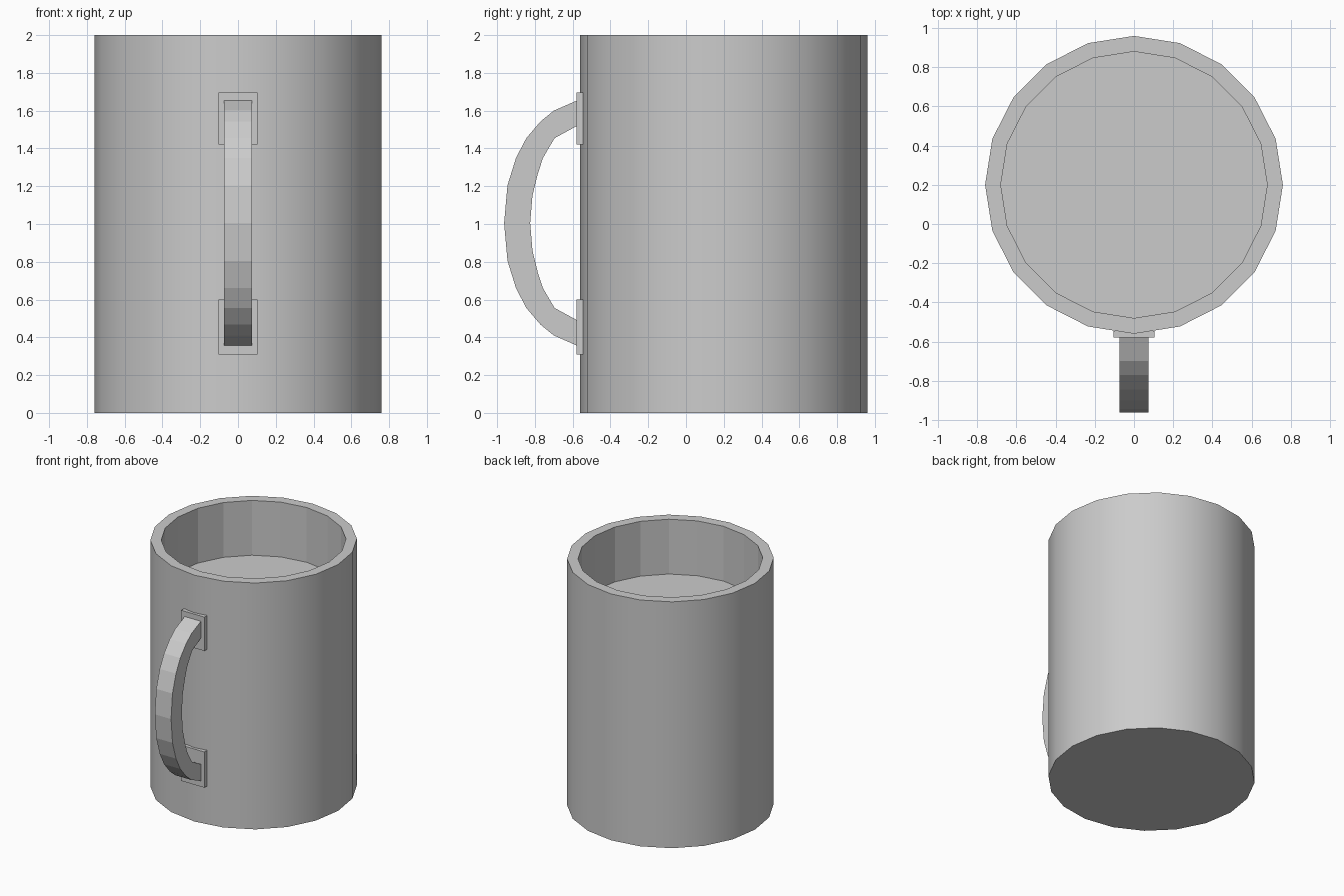
import bpy, bmesh, math

if "Cube" in bpy.data.objects:
    bpy.data.objects.remove(bpy.data.objects["Cube"])

SIDES, MUG_Y = 20, 0.2
HANDLE_Z = 1.005


def finish(name, bm):
    bmesh.ops.recalc_face_normals(bm, faces=bm.faces)
    mesh = bpy.data.meshes.new(name)
    bm.to_mesh(mesh)
    bm.free()
    obj = bpy.data.objects.new(name, mesh)
    bpy.context.collection.objects.link(obj)
    return obj


def ring(bm, radius, z):
    return [bm.verts.new((radius * math.sin(2 * math.pi * i / SIDES),
                          MUG_Y + radius * math.cos(2 * math.pi * i / SIDES), z))
            for i in range(SIDES)]


def bridge(bm, a, b, smooth=False):
    n = len(a)
    for i in range(n):
        j = (i + 1) % n
        bm.faces.new((a[i], a[j], b[j], b[i])).smooth = smooth


def box(name, x, y, z):
    bm = bmesh.new()
    bmesh.ops.create_cube(bm, size=1)
    for v in bm.verts:
        v.co = [r[0] + (c + 0.5) * (r[1] - r[0]) for c, r in zip(v.co, (x, y, z))]
    return finish(name, bm)


# Mug body: hollow cylinder with a thick wall
bm = bmesh.new()
rings = [ring(bm, r, z) for r, z in ((0.76, 0), (0.76, 2), (0.68, 2), (0.68, 0.1))]
for k in range(3):
    bridge(bm, rings[k], rings[k + 1], smooth=(k == 0))
bm.faces.new(rings[0])
bm.faces.new(rings[-1])
body = finish("mug_body", bm)
bpy.context.view_layer.objects.active = body
body.select_set(True)
bpy.ops.object.shade_smooth_by_angle(angle=math.radians(30))
for p in body.data.polygons:          # faceted inner wall
    if p.normal.xy.dot((p.center.x, p.center.y - MUG_Y)) < 0:
        p.use_smooth = False

# Drink surface near the rim
bm = bmesh.new()
face = bm.faces.new(ring(bm, 0.68, 1.555))
drink = finish("drink_surface", bm)
if drink.data.polygons[0].normal.z < 0:
    drink.data.flip_normals()

# Handle: bowed strip, half profile (y, height from middle) mirrored in z
outer = [(-0.57, 0.652), (-0.70, 0.595), (-0.77, 0.538), (-0.845, 0.45),
         (-0.90, 0.345), (-0.945, 0.20), (-0.963, 0)]
inner = [(-0.57, 0.518), (-0.695, 0.45), (-0.725, 0.40), (-0.757, 0.345),
         (-0.785, 0.26), (-0.813, 0.145), (-0.825, 0)]


def mirrored(half):
    return half + [(y, -z) for y, z in reversed(half[:-1])]


bm = bmesh.new()
sections = []
for (yo, zo), (yi, zi) in zip(mirrored(outer), mirrored(inner)):
    sections.append([bm.verts.new((x, y, HANDLE_Z + z)) for x, y, z in
                     ((-0.073, yo, zo), (0.073, yo, zo), (0.073, yi, zi), (-0.073, yi, zi))])
for a, b in zip(sections, sections[1:]):
    bridge(bm, a, b)
bm.faces.new(sections[0])
bm.faces.new(sections[-1])
finish("handle", bm)

# Mounting plates joining the handle to the wall
for name, z in (("upper_plate", (1.42, 1.695)), ("lower_plate", (0.31, 0.6))):
    box(name, (-0.104, 0.104), (-0.58, -0.545), z)
